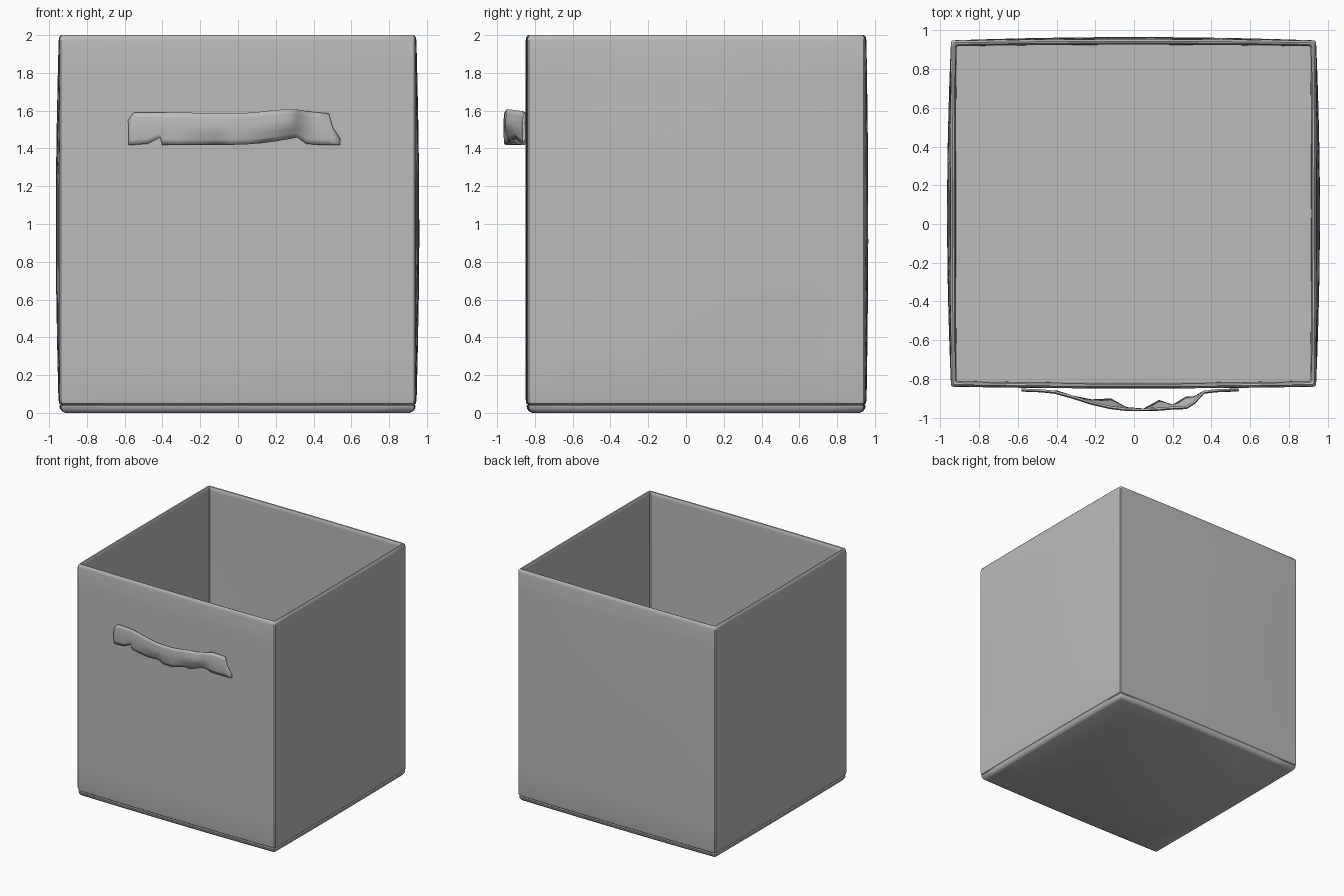
import bpy, bmesh, math

if "Cube" in bpy.data.objects:
    bpy.data.objects.remove(bpy.data.objects["Cube"])

fabric = bpy.data.materials.new("grey fabric")
fabric.diffuse_color = (0.5, 0.5, 0.5, 1)
fabric.use_nodes = True
fabric.node_tree.nodes["Principled BSDF"].inputs["Base Color"].default_value = fabric.diffuse_color


def finish(bm, name, angle):
    bmesh.ops.recalc_face_normals(bm, faces=bm.faces[:])
    me = bpy.data.meshes.new(name)
    bm.to_mesh(me)
    bm.free()
    me.materials.append(fabric)
    me.polygons.foreach_set("use_smooth", [True] * len(me.polygons))
    me.set_sharp_from_angle(angle=math.radians(angle))
    ob = bpy.data.objects.new(name, me)
    bpy.context.collection.objects.link(ob)
    return ob


X0, X1, Y0, Y1 = -0.945, 0.94, -0.84, 0.948
N, R = 10, 0.008


def ring(bm, inset, z):
    """Square loop with clipped corners and softly bulging sides."""
    x0, x1, y0, y1 = X0 + inset, X1 - inset, Y0 + inset, Y1 - inset
    v = math.sin(math.pi * min(max(z / 2, 0), 1))
    pts = []
    for side in range(4):
        for i in range(N + 1):
            t = -1 + 2 * i / N
            b = 1 - t * t
            u = (t + 1) / 2
            if side == 0:      # front
                p = (x0 + R + (x1 - x0 - 2 * R) * u, y0 - 0.009 * b)
            elif side == 1:    # right
                p = (x1 + b * (0.004 + 0.016 * v), y0 + R + (y1 - y0 - 2 * R) * u)
            elif side == 2:    # back
                p = (x1 - R - (x1 - x0 - 2 * R) * u, y1 + b * (0.007 + 0.01 * v))
            else:              # left
                p = (x0 - b * (0.004 + 0.016 * v), y1 - R - (y1 - y0 - 2 * R) * u)
            pts.append(bm.verts.new((p[0], p[1], z)))
    return pts


# Open bin: base, rounded bottom seam, outer wall, rolled rim, inner wall, floor
profile = [(0.035, 0), (0.018, 0.008), (0.008, 0.022), (0.004, 0.038),
           (0.012, 0.043), (0.004, 0.05), (0, 0.07)]
profile += [(0, z / 10) for z in (3, 6, 9, 12, 15, 18)]
profile += [(0, 1.97), (0.003, 1.988), (0.012, 2.0), (0.021, 1.997), (0.028, 1.985), (0.028, 1.965)]
profile += [(0.028, z / 10) for z in (18, 15, 12, 9, 6, 3)] + [(0.03, 0.04)]

bm = bmesh.new()
rings = [ring(bm, i, z) for i, z in profile]
for a, b in zip(rings, rings[1:]):
    for k in range(len(a)):
        m = (k + 1) % len(a)
        bm.faces.new((a[k], a[m], b[m], b[k]))
bm.faces.new(rings[0])
bm.faces.new(rings[-1])
finish(bm, "bin_body", 35)

# Crumpled strap handle: x, y, bottom z, top z, tuck of the lower edge
stations = [(-0.58, -0.853, 1.42, 1.55, 0), (-0.55, -0.856, 1.42, 1.59, 0),
            (-0.48, -0.858, 1.425, 1.59, 0), (-0.41, -0.865, 1.46, 1.59, 0),
            (-0.40, -0.868, 1.42, 1.59, 0.005), (-0.32, -0.89, 1.42, 1.59, 0.0),
            (-0.22, -0.922, 1.42, 1.588, 0.012), (-0.12, -0.945, 1.42, 1.587, 0.04),
            (-0.04, -0.955, 1.42, 1.587, 0.005), (0.05, -0.957, 1.423, 1.588, 0.0),
            (0.13, -0.953, 1.43, 1.595, 0.04), (0.2, -0.947, 1.44, 1.603, 0.01),
            (0.27, -0.945, 1.452, 1.607, 0.05), (0.31, -0.92, 1.46, 1.605, 0.025),
            (0.36, -0.866, 1.425, 1.597, 0.0), (0.42, -0.858, 1.42, 1.59, 0),
            (0.48, -0.856, 1.42, 1.585, 0), (0.50, -0.855, 1.42, 1.51, 0),
            (0.54, -0.853, 1.42, 1.45, 0)]
bm = bmesh.new()
cols = []
for x, y, zb, zt, tuck in stations:
    col = []
    for j in range(7):
        f = j / 6
        fold = tuck * max(0, 1 - 2 * f) - 0.006 * math.sin(math.pi * f)
        col.append(bm.verts.new((x, max(y + fold, -0.96), zb + (zt - zb) * f)))
    cols.append(col)
for a, b in zip(cols, cols[1:]):
    for j in range(6):
        bm.faces.new((a[j], b[j], b[j + 1], a[j + 1]))
handle = finish(bm, "handle", 50)
solid = handle.modifiers.new("thickness", "SOLIDIFY")
solid.thickness = 0.01
solid.offset = 0
